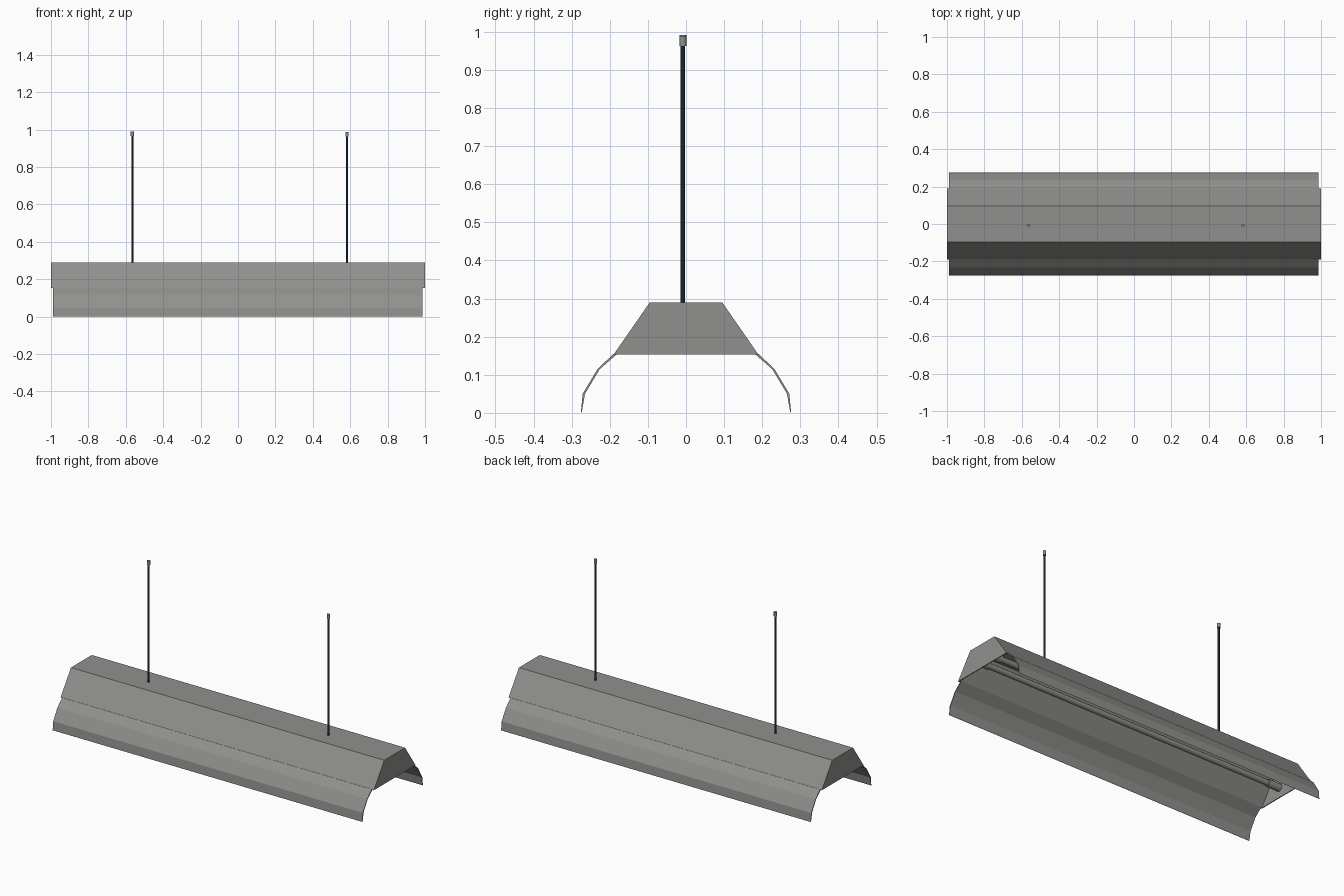
import bpy, bmesh, math
from mathutils import Matrix

if "Cube" in bpy.data.objects:
    bpy.data.objects.remove(bpy.data.objects["Cube"])


def material(name, rgb):
    m = bpy.data.materials.new(name)
    m.diffuse_color = (*rgb, 1)
    m.use_nodes = True
    m.node_tree.nodes["Principled BSDF"].inputs["Base Color"].default_value = m.diffuse_color
    return m


grey = material("painted grey metal", (0.28, 0.28, 0.27))
black = material("black rod", (0.015, 0.019, 0.022))


def finish(bm, name, mat):
    bmesh.ops.recalc_face_normals(bm, faces=bm.faces)
    me = bpy.data.meshes.new(name)
    bm.to_mesh(me)
    bm.free()
    me.materials.append(mat)
    ob = bpy.data.objects.new(name, me)
    bpy.context.collection.objects.link(ob)
    return ob


def prism(name, profile, x0, x1, mat):
    """Closed (y, z) outline extruded along x."""
    bm = bmesh.new()
    f = bm.faces.new([bm.verts.new((x0, y, z)) for y, z in profile])
    ext = bmesh.ops.extrude_face_region(bm, geom=[f])
    bmesh.ops.translate(bm, vec=(x1 - x0, 0, 0),
                        verts=[v for v in ext["geom"] if isinstance(v, bmesh.types.BMVert)])
    return finish(bm, name, mat)


def cylinder(name, centre, radius, length, mat, sides=10, axis="Z"):
    bm = bmesh.new()
    mtx = Matrix.Translation(centre)
    if axis == "X":
        mtx = mtx @ Matrix.Rotation(math.pi / 2, 4, "Y")
    bmesh.ops.create_cone(bm, cap_ends=True, segments=sides, radius1=radius,
                          radius2=radius, depth=length, matrix=mtx)
    ob = finish(bm, name, mat)
    bpy.context.view_layer.objects.active = ob
    ob.select_set(True)
    bpy.ops.object.shade_smooth_by_angle(angle=math.radians(50))
    ob.select_set(False)
    return ob


# Housing: trapezoid channel, open underneath
outer = [(-0.19, 0.153), (-0.095, 0.29), (0.095, 0.29), (0.19, 0.153)]
inner = [(0.183, 0.153), (0.092, 0.285), (-0.092, 0.285), (-0.183, 0.153)]
prism("housing", outer + inner, -1, 1, grey)

# End plates of the housing
for side, label in ((-1, "left"), (1, "right")):
    prism(label + "_end_plate", outer, side, side * 0.995, grey)

# Curved reflector wings, one each side
wing_out = [(0.190, 0.155), (0.232, 0.115), (0.271, 0.05), (0.276, 0.0)]
wing_in = [(0.273, 0.004), (0.265, 0.05), (0.226, 0.115), (0.180, 0.155)]
for side, label in ((-1, "front"), (1, "back")):
    prism(label + "_reflector", [(side * y, z) for y, z in wing_out + wing_in],
          -0.99, 0.987, grey)

# Lamp tubes with their sockets inside the channel
for y, label in ((-0.045, "front"), (0.045, "back")):
    cylinder(label + "_tube", (0, y, 0.21), 0.016, 1.88, grey, 12, "X")
    for x in (-0.955, 0.955):
        cylinder(label + "_socket", (x, y, 0.21), 0.021, 0.08, grey, 12, "X")

# Hanging rods with metal tips
for x, top in ((-0.565, 0.991), (0.583, 0.988)):
    cylinder("hanging_rod", (x, -0.008, 0.63), 0.006, 0.69, black)
    cylinder("rod_tip", (x, -0.008, top - 0.0125), 0.009, 0.025, grey)
